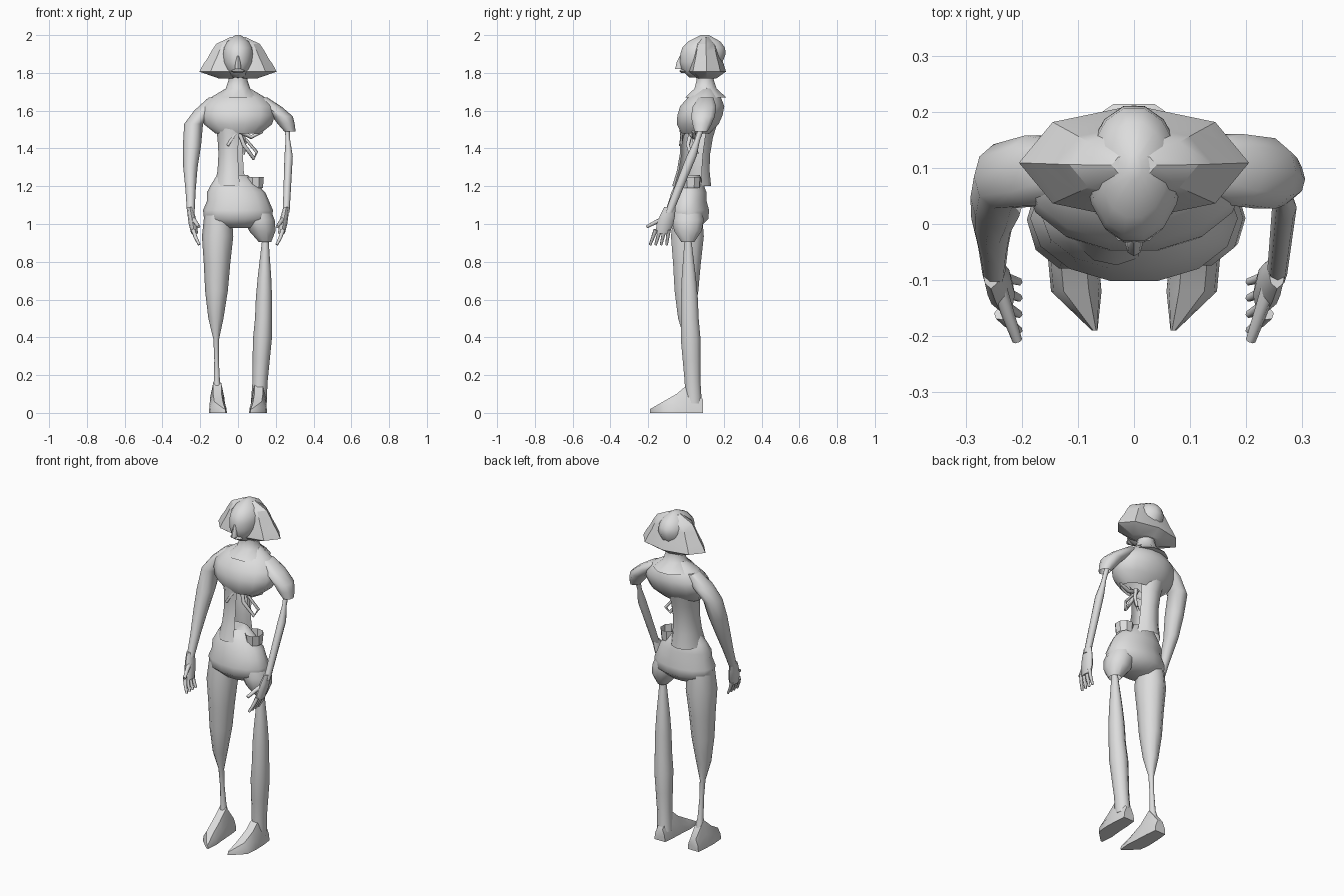
import bpy
import bmesh
import math
from mathutils import Vector

default_cube = bpy.data.objects.get("Cube")
if default_cube:
    bpy.data.objects.remove(default_cube, do_unlink=True)

# One pale grey for the whole figure
grey = bpy.data.materials.new("pale_grey")
grey.use_nodes = True
grey_value = (0.72, 0.72, 0.72, 1)
grey.diffuse_color = grey_value
grey.node_tree.nodes["Principled BSDF"].inputs["Base Color"].default_value = grey_value


def skin(name, rings, closed=True, open_end=False, smooth_angle=50):
    """Bridge point rings with quads, cap the ends and shade the result."""
    bm = bmesh.new()
    loops = [[bm.verts.new(point) for point in ring] for ring in rings]
    count = len(loops[0])
    for low, high in zip(loops, loops[1:]):
        for i in range(count if closed else count - 1):
            j = (i + 1) % count
            bm.faces.new((low[i], low[j], high[j], high[i]))
    if closed:
        bm.faces.new(loops[0])
        if not open_end:
            bm.faces.new(loops[-1])
    bmesh.ops.recalc_face_normals(bm, faces=bm.faces)
    mesh = bpy.data.meshes.new(name)
    bm.to_mesh(mesh)
    bm.free()
    mesh.materials.append(grey)
    obj = bpy.data.objects.new(name, mesh)
    bpy.context.collection.objects.link(obj)
    bpy.ops.object.select_all(action='DESELECT')
    obj.select_set(True)
    bpy.context.view_layer.objects.active = obj
    bpy.ops.object.shade_smooth_by_angle(angle=math.radians(smooth_angle))


def place_along(path, fraction):
    """Find the point at a fraction of a path whose legs count equally."""
    position = fraction * (len(path) - 1)
    leg = min(int(position), len(path) - 2)
    return Vector(path[leg]).lerp(Vector(path[leg + 1]), position - leg)


def loft(name, path, radii, depth=1.1, sides=10, arc=None, **options):
    """Space level ellipses evenly along a path; depth scales them front to back."""
    start, end = arc or (0, 360)
    steps = sides + 1 if arc else sides
    angles = [math.radians(start + (end - start) * i / sides) for i in range(steps)]
    rings = []
    for i, radius in enumerate(radii):
        centre = place_along(path, i / (len(radii) - 1))
        rings.append([centre + radius * Vector((math.cos(a), depth * math.sin(a), 0))
                      for a in angles])
    skin(name, rings, closed=arc is None, **options)


def tube(name, path, thickness, sides=6):
    """Sweep a tapering circle along a bent path, square to its direction."""
    path = [Vector(point) for point in path]
    last = len(path) - 1
    rings = []
    for i, point in enumerate(path):
        along = path[min(i + 1, last)] - path[max(i - 1, 0)]
        side = along.cross(Vector((0, 1, 0.3))).normalized()
        other = along.cross(side).normalized()
        radius = thickness * (1 - 0.4 * i / last)
        angles = [math.tau * k / sides for k in range(sides)]
        rings.append([point + radius * (math.cos(a) * side + math.sin(a) * other)
                      for a in angles])
    skin(name, rings, smooth_angle=65)


# Skull, nose and lips
loft("head", [(0, .06, 1.775), (0, .09, 1.9), (0, .1, 2)],
     [.03, .065, .08, .085, .08, .06, .015], depth=1.45, sides=14, smooth_angle=60)
loft("nose", [(0, -.025, 1.89), (0, -.035, 1.82)], [.006, .014, .016], depth=1.4, sides=8)
loft("lips", [(0, -.015, 1.8), (0, -.015, 1.82)], [.02, .04, .02], depth=.5, sides=8)

# Flared hair with pointed side tips
loft("hair", [(0, .11, 1.77), (0, .105, 1.99)], [.1, .205, .185, .16, .14, .115, .04],
     depth=.5, sides=8, smooth_angle=30)

# Neck, shoulders and hollow rib cage
loft("neck", [(0, .105, 1.67), (0, .1, 1.81)], [.12, .065, .05, .055], depth=.95)
loft("chest", [(0, .11, 1.72), (0, .05, 1.48)], [.06, .14, .19, .195, .18, .12],
     depth=.63, sides=14, open_end=True)

# Waist wall, torn open on the left
loft("waist", [(-.035, .03, 1.2), (-.035, .065, 1.54)], [.09, .075, .07, .075, .09],
     depth=1.15, arc=(30, 300))

# Hips and the broken band standing in their open side
loft("hips", [(0, .01, .98), (0, .01, 1.12), (-.03, .025, 1.26)],
     [.1, .18, .185, .165, .155, .12, .08], depth=.62, sides=14)
loft("hip_band", [(.09, .025, 1.19), (.09, .025, 1.25)], [.045, .05],
     sides=7, arc=(-150, 150), smooth_angle=20)

# Right leg, wasted to the bone below the knee
loft("right_leg", [(-.105, .01, 1.08), (-.117, 0, .5), (-.11, .03, .06)],
     [.07, .083, .07, .06, .04, .015, .012, .016, .035])

# Left thigh stump and detached lower leg
loft("left_thigh_stump", [(.1, .01, 1.08), (.143, .01, .905)], [.07, .08, .07, .033],
     open_end=True)
loft("left_leg", [(.145, .01, .93), (.135, .02, .5), (.11, .04, .05)],
     [.016, .026, .036, .043, .045, .05, .045, .04, .042])

# Full right arm
loft("right_arm", [(-.12, .105, 1.67), (-.235, .085, 1.53), (-.252, .01, 1.3), (-.25, -.09, 1.06)],
     [.035, .055, .05, .048, .038, .027, .02], depth=1.2)

# Left shoulder stump and the thin bone of the arm
loft("left_shoulder", [(.12, .105, 1.67), (.235, .09, 1.57), (.275, .08, 1.49)],
     [.035, .055, .055, .045, .03], depth=1.2, open_end=True)
loft("left_arm", [(.26, .09, 1.53), (.268, .03, 1.36), (.255, -.09, 1.06)],
     [.014, .012, .022, .02, .018], depth=1.2, sides=8)


def build_foot(name, sign):
    """Run a flat-soled outline from heel to a toe slanted inward."""
    outline = [(-1, 0), (1, 0), (.9, .5), (.5, 1), (-.5, 1), (-.9, .5)]
    heights = [.07, .16, .1, .06, .02]
    half_widths = [.035, .042, .045, .045, .005]
    rings = []
    for i, (height, half) in enumerate(zip(heights, half_widths)):
        fraction = i / (len(heights) - 1)
        centre = .11 - .04 * fraction ** 6
        rings.append([(sign * (centre + half * u), .09 - .28 * fraction, height * v)
                      for u, v in outline])
    skin(name, rings)


def build_hand(name, sign):
    """Set a flat palm, a row of four fingers and a forward thumb."""
    loft(name + "_palm", [(sign * .23, -.125, .95), (sign * .255, -.085, 1.09)],
         [.018, .022, .02, .015], depth=2, sides=8)
    for i, finger in enumerate(["index", "middle", "ring", "little"]):
        base = -.16 + .023 * i
        tip = -.19 + .029 * i
        tube(f"{name}_{finger}_finger",
             [(sign * .238, base, .97), (sign * .225, (base + tip) / 2, .93),
              (sign * .205, tip, .89)], .012)
    tube(name + "_thumb", [(sign * .245, -.1, 1.035), (sign * .225, -.16, 1.01),
                           (sign * .208, -.208, .985)], .015)


for side, sign in (("left", 1), ("right", -1)):
    build_foot(side + "_foot", sign)
    build_hand(side + "_hand", sign)

# Torn strips hanging in the open side
tube("hanging_loop", [(0, .03, 1.5), (.03, .01, 1.42), (.085, .03, 1.345),
                      (.1, .05, 1.38), (.04, .04, 1.45)], .012)
tube("short_strip", [(.02, 0, 1.5), (-.02, -.02, 1.47), (-.055, -.03, 1.415)], .012)
tube("side_strip", [(.01, .02, 1.49), (.07, .04, 1.46), (.13, .04, 1.49)], .014)
tube("lower_strip", [(.02, .04, 1.49), (.035, .05, 1.43), (.03, .06, 1.37)], .012)
